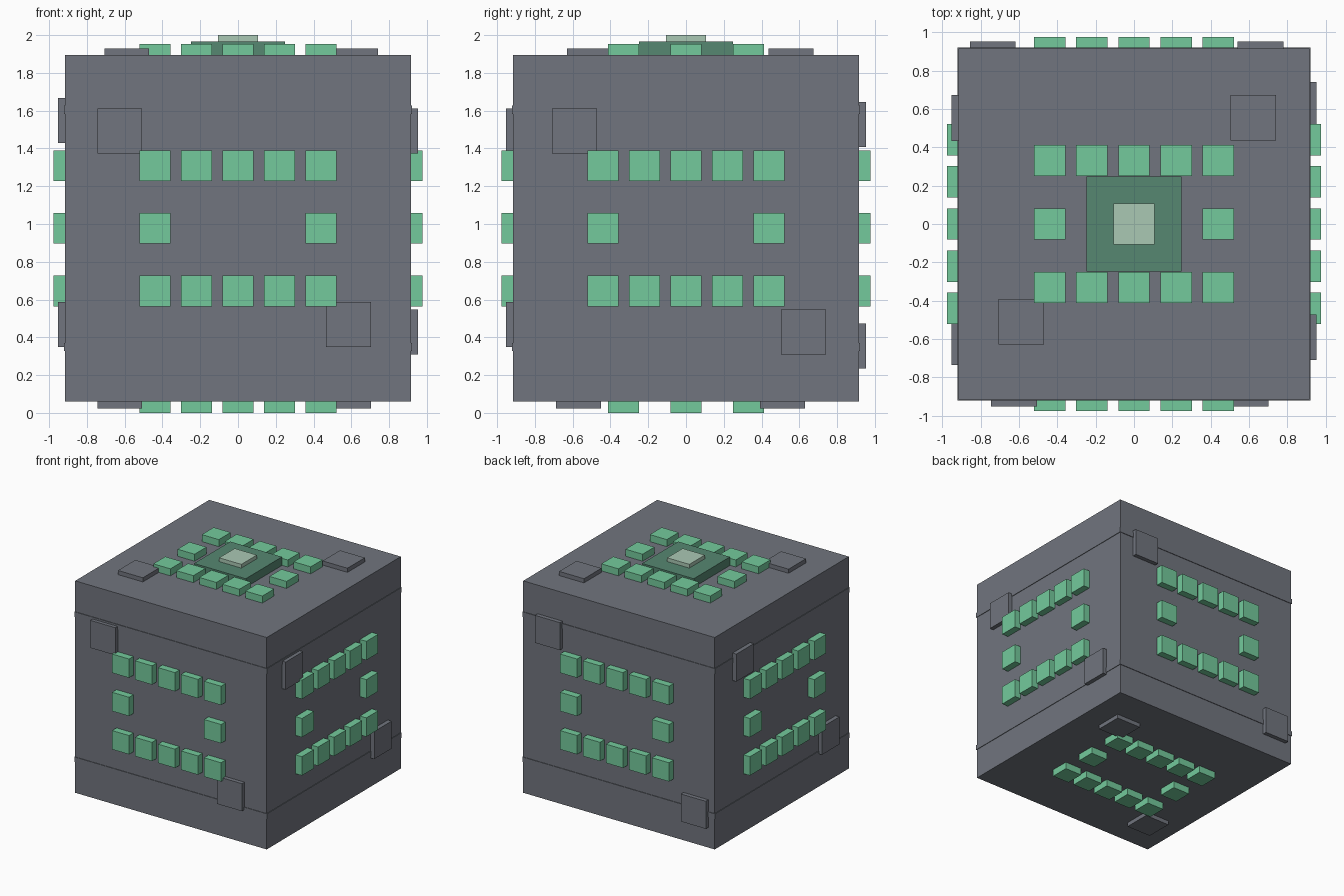
import bpy
from mathutils import Vector

if "Cube" in bpy.data.objects:
    bpy.data.objects.remove(bpy.data.objects["Cube"], do_unlink=True)


def material(name, rgb):
    mat = bpy.data.materials.new(name)
    mat.use_nodes = True
    mat.diffuse_color = (*rgb, 1)
    mat.node_tree.nodes["Principled BSDF"].inputs["Base Color"].default_value = (*rgb, 1)
    return mat


GREY = material("slate grey", (0.165, 0.178, 0.209))
GREEN = material("mint green", (0.174, 0.591, 0.333))
DARK = material("dark green", (0.093, 0.242, 0.165))
PALE = material("pale green", (0.402, 0.577, 0.456))

CENTRE = Vector((0, 0, 0.977))
HALF = 0.9165     # half the width of the body
SINK = 0.01       # how far surface parts reach into the body


def box(name, centre, size, mat):
    bpy.ops.mesh.primitive_cube_add(size=1, location=centre)
    obj = bpy.context.object
    obj.name = name
    obj.scale = size
    bpy.ops.object.transform_apply(location=False, rotation=False, scale=True)
    obj.data.materials.append(mat)
    return obj


# Each side: outward normal, then the two axes lying in the face
SIDES = {
    "front": ((0, -1, 0), (1, 0, 0), (0, 0, 1)),
    "back": ((0, 1, 0), (1, 0, 0), (0, 0, 1)),
    "left": ((1, 0, 0), (0, 1, 0), (0, 0, 1)),
    "right": ((-1, 0, 0), (0, 1, 0), (0, 0, 1)),
    "top": ((0, 0, 1), (1, 0, 0), (0, 1, 0)),
    "bottom": ((0, 0, -1), (1, 0, 0), (0, 1, 0)),
}


def surface_box(name, side, u, v, width, base, height, mat):
    """Square block standing on one side of the body."""
    n, a, b = (Vector(axis) for axis in SIDES[side])
    centre = CENTRE + n * (HALF + (base + height) / 2) + a * u + b * v
    size = [(height - base) if abs(c) > 0.5 else width for c in n]
    return box(name, centre, size, mat)


# Body and its two thin seam bands
box("body", CENTRE, [2 * HALF] * 3, GREY)
for label, sign in (("upper", 1), ("lower", -1)):
    wide = 2 * HALF + 0.01
    box(label + "_seam_band", CENTRE + Vector((0, 0, sign * 0.628)), (wide, wide, 0.044), GREY)

# Ring of raised pads on every side
for side in SIDES:
    for row in (-1, 0, 1):
        for col in (-2, -1, 0, 1, 2):
            if row == 0 and abs(col) < 2:
                continue
            surface_box(side + "_pad", side, col * 0.22, row * 0.331, 0.163, -SINK, 0.0605, GREEN)

# Two square cover plates on every side
PLATES = {
    "front": ((-0.626, 0.515), (0.584, -0.51)),
    "back": ((0.66, 0.55), (-0.737, -0.622)),
    "left": ((-0.59, 0.515), (0.621, -0.548)),
    "right": ((0.553, 0.57), (-0.618, -0.51)),
    "top": ((-0.589, -0.51), (0.623, 0.555)),
    "bottom": ((-0.626, -0.568), (0.584, 0.51)),
}
for side, spots in PLATES.items():
    for u, v in spots:
        surface_box(side + "_cover_plate", side, u, v, 0.238, -SINK, 0.036, GREY)

# Stepped button on top
surface_box("button_base", "top", 0, 0, 0.495, -SINK, 0.074, DARK)
surface_box("button_cap", "top", 0, 0, 0.212, 0.06, 0.1065, PALE)
